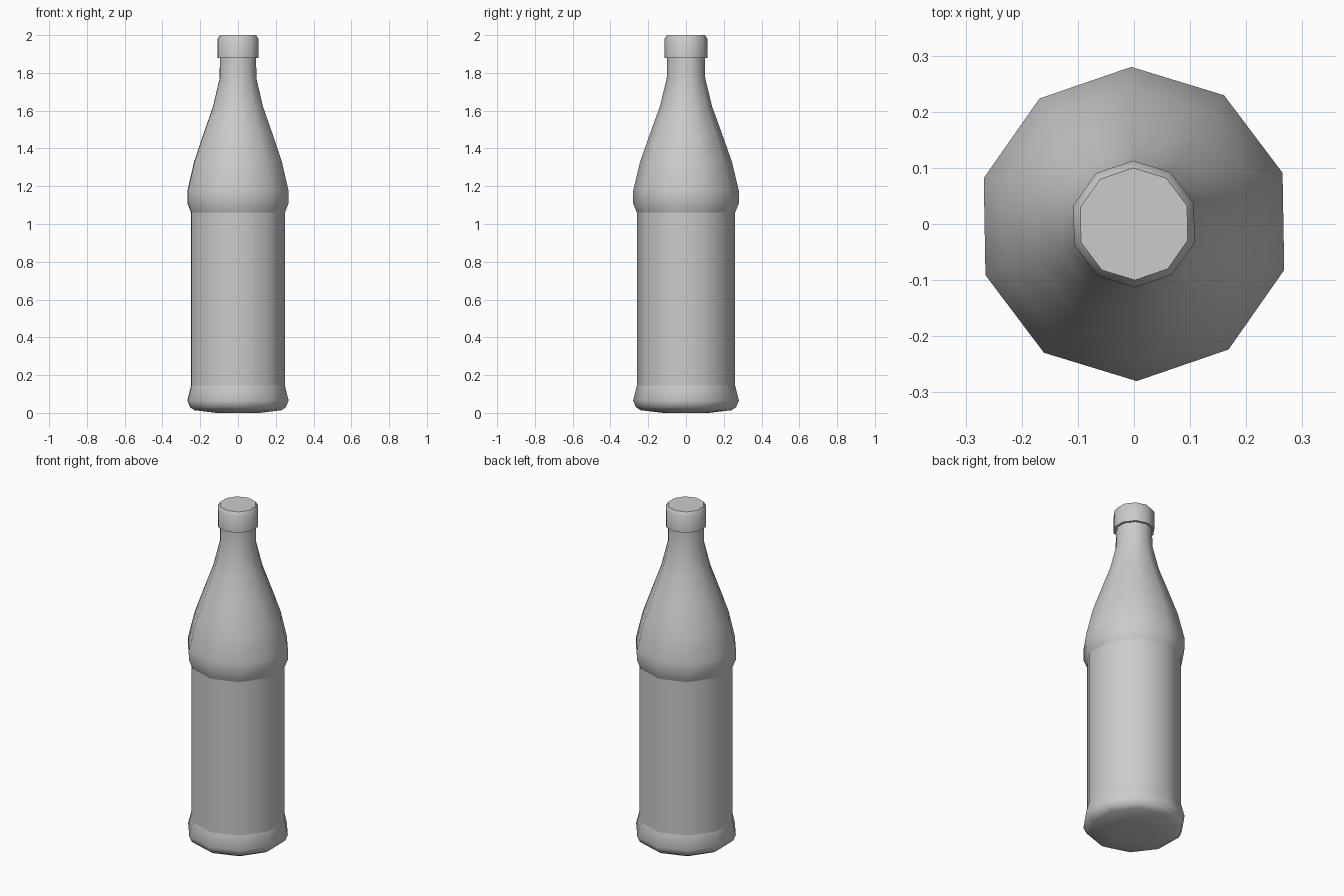
import bpy, bmesh, math

cube = bpy.data.objects.get("Cube")
if cube:
    bpy.data.objects.remove(cube)

SIDES = 10
TURN = math.radians(91)

grey = bpy.data.materials.new("plain grey")
grey.use_nodes = True
colour = (0.6, 0.6, 0.6, 1)
grey.diffuse_color = colour
grey.node_tree.nodes["Principled BSDF"].inputs["Base Color"].default_value = colour


def lathe(name, profile, cap_bottom=False, cap_top=False):
    """Turn a (radius, height) profile, listed bottom to top, around z."""
    bm = bmesh.new()
    rings = []
    for r, z in profile:
        angles = [TURN + math.tau * i / SIDES for i in range(SIDES)]
        rings.append([bm.verts.new((r * math.cos(a), r * math.sin(a), z)) for a in angles])
    for low, high in zip(rings, rings[1:]):
        for i in range(SIDES):
            j = (i + 1) % SIDES
            bm.faces.new((low[i], low[j], high[j], high[i]))
    if cap_bottom:
        bm.faces.new(rings[0][::-1])
    if cap_top:
        bm.faces.new(rings[-1])
    mesh = bpy.data.meshes.new(name)
    bm.to_mesh(mesh)
    bm.free()
    mesh.materials.append(grey)
    obj = bpy.data.objects.new(name, mesh)
    bpy.context.collection.objects.link(obj)
    bpy.ops.object.select_all(action='DESELECT')
    obj.select_set(True)
    bpy.context.view_layer.objects.active = obj
    bpy.ops.object.shade_smooth_by_angle(angle=math.radians(50))
    return obj


# Flared foot with a slightly rounded underside
lathe("foot", [(0.12, 0), (0.24, 0.014), (0.265, 0.03), (0.28, 0.065), (0.26, 0.145)],
      cap_bottom=True)

# Straight label section
lathe("body", [(0.26, 0.145), (0.26, 1.06)])

# Bulged shoulder tapering into the neck
lathe("shoulder_and_neck", [(0.26, 1.06), (0.28, 1.11), (0.28, 1.175), (0.243, 1.33),
                            (0.19, 1.48), (0.139, 1.62), (0.102, 1.77), (0.1, 1.89)])

# Cap with a chamfered top
lathe("cap", [(0.095, 1.88), (0.113, 1.88), (0.113, 1.98), (0.1, 2.0)], cap_top=True)
